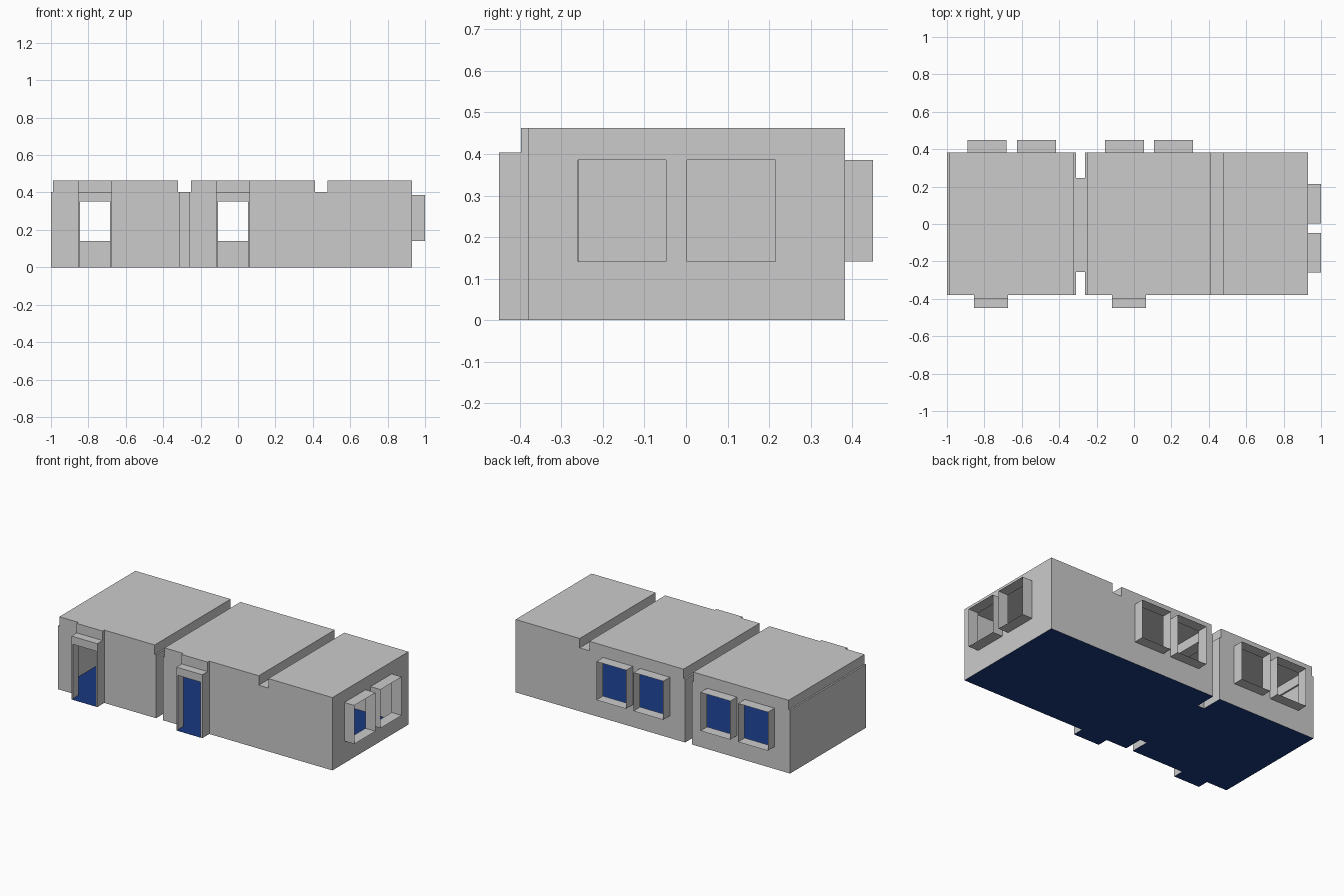
import bpy, bmesh

if "Cube" in bpy.data.objects:
    bpy.data.objects.remove(bpy.data.objects["Cube"])

YF, YB = -0.38, 0.383          # front and back wall planes
LOW, HIGH = 0.403, 0.463       # lintel/passage height, room ceiling height

# Each part is a set of hollow boxes: (x0, x1, y0, y1, z0, z1)
parts = {
    "room_walls_and_roof": [
        (-1.0, -0.31, YF, YB, 0, LOW), (-0.99, -0.32, YF, YB, 0, HIGH),
        (-0.262, 0.93, YF, YB, 0, LOW), (-0.251, 0.412, YF, YB, 0, HIGH),
        (0.479, 0.93, YF, YB, 0, HIGH)],
    "connecting_passage": [(-0.31, -0.262, -0.257, 0.246, 0, LOW)],
}

# Back windows, then right-side windows
W0, W1 = 0.141, 0.386
for i, x in enumerate((-0.89, -0.626, -0.155, 0.106)):
    parts[f"back_window_frame_{i + 1}"] = [(x, x + 0.209, YB, 0.45, W0, W1)]
for i, y in enumerate((-0.26, 0.003)):
    parts[f"side_window_frame_{i + 1}"] = [(0.93, 1.0, y, y + 0.212, W0, W1)]

# Doors: shallow full-height panel with a lower projecting frame
door_openings = []
for i, x in enumerate((-0.856, -0.118)):
    parts[f"door_frame_{i + 1}"] = [
        (x, x + 0.182, -0.397, YF, 0, HIGH),
        (x, x + 0.182, -0.45, -0.397, 0, LOW)]
    door_openings.append((x + 0.011, x + 0.171, 0.353))

# Break coordinates along each axis
boxes = [b for group in parts.values() for b in group]
cuts = [set(), set(), set()]
for b in boxes:
    for a in range(3):
        cuts[a].update(b[2 * a:2 * a + 2])
for x0, x1, top in door_openings:
    cuts[0].update((x0, x1))
    cuts[2].add(top)
cuts = [sorted({round(v, 4) for v in c}) for c in cuts]


def owner(idx):
    """Name of the part filling a cell, or None when it is outside."""
    c = []
    for a in range(3):
        if not 0 <= idx[a] < len(cuts[a]) - 1:
            return None
        c.append((cuts[a][idx[a]] + cuts[a][idx[a] + 1]) / 2)
    for name, group in parts.items():
        for b in group:
            if all(b[2 * a] < c[a] < b[2 * a + 1] for a in range(3)):
                return name
    return None


def is_opening(axis, side, name, pos, mid):
    """Window ends and doorways are left open."""
    if "window" in name:
        return side == 1 and ((axis == 1 and pos > 0.44) or (axis == 0 and pos > 0.99))
    if axis == 1 and side == 0 and pos < -0.44:
        return any(x0 < mid[0] < x1 and mid[2] < top for x0, x1, top in door_openings)
    return False


# Collect the single-sheet outer surface, part by part
sheets = {}
nx, ny, nz = (len(c) - 1 for c in cuts)
fill = {(i, j, k): owner((i, j, k)) for i in range(nx) for j in range(ny) for k in range(nz)}
for idx, name in fill.items():
    if not name:
        continue
    lo = [cuts[a][idx[a]] for a in range(3)]
    hi = [cuts[a][idx[a] + 1] for a in range(3)]
    mid = [(p + q) / 2 for p, q in zip(lo, hi)]
    for axis in range(3):
        for side in (0, 1):
            near = list(idx)
            near[axis] += 2 * side - 1
            pos = (lo, hi)[side][axis]
            if fill.get(tuple(near)) or is_opening(axis, side, name, pos, mid):
                continue
            u, v = (axis + 1) % 3, (axis + 2) % 3
            quad = []
            for pu, pv in ((lo, lo), (hi, lo), (hi, hi), (lo, hi)):
                p = [0, 0, 0]
                p[axis], p[u], p[v] = pos, pu[u], pv[v]
                quad.append(tuple(p))
            if side == 0:
                quad.reverse()
            target = "floor" if axis == 2 and pos == 0 else name
            sheets.setdefault(target, []).append(quad)

blue = bpy.data.materials.new("floor_blue")
blue.diffuse_color = (0.01, 0.04, 0.22, 1)
blue.use_nodes = True
blue.node_tree.nodes["Principled BSDF"].inputs["Base Color"].default_value = blue.diffuse_color

# Make one object per part, merging flat neighbours
for name, quads in sheets.items():
    bm = bmesh.new()
    for q in quads:
        bm.faces.new([bm.verts.new(p) for p in q])
    bmesh.ops.remove_doubles(bm, verts=bm.verts[:], dist=1e-5)
    bmesh.ops.dissolve_limit(bm, angle_limit=0.01, verts=bm.verts[:], edges=bm.edges[:])
    mesh = bpy.data.meshes.new(name)
    bm.to_mesh(mesh)
    bm.free()
    obj = bpy.data.objects.new(name, mesh)
    bpy.context.collection.objects.link(obj)
    if name == "floor":
        mesh.materials.append(blue)
